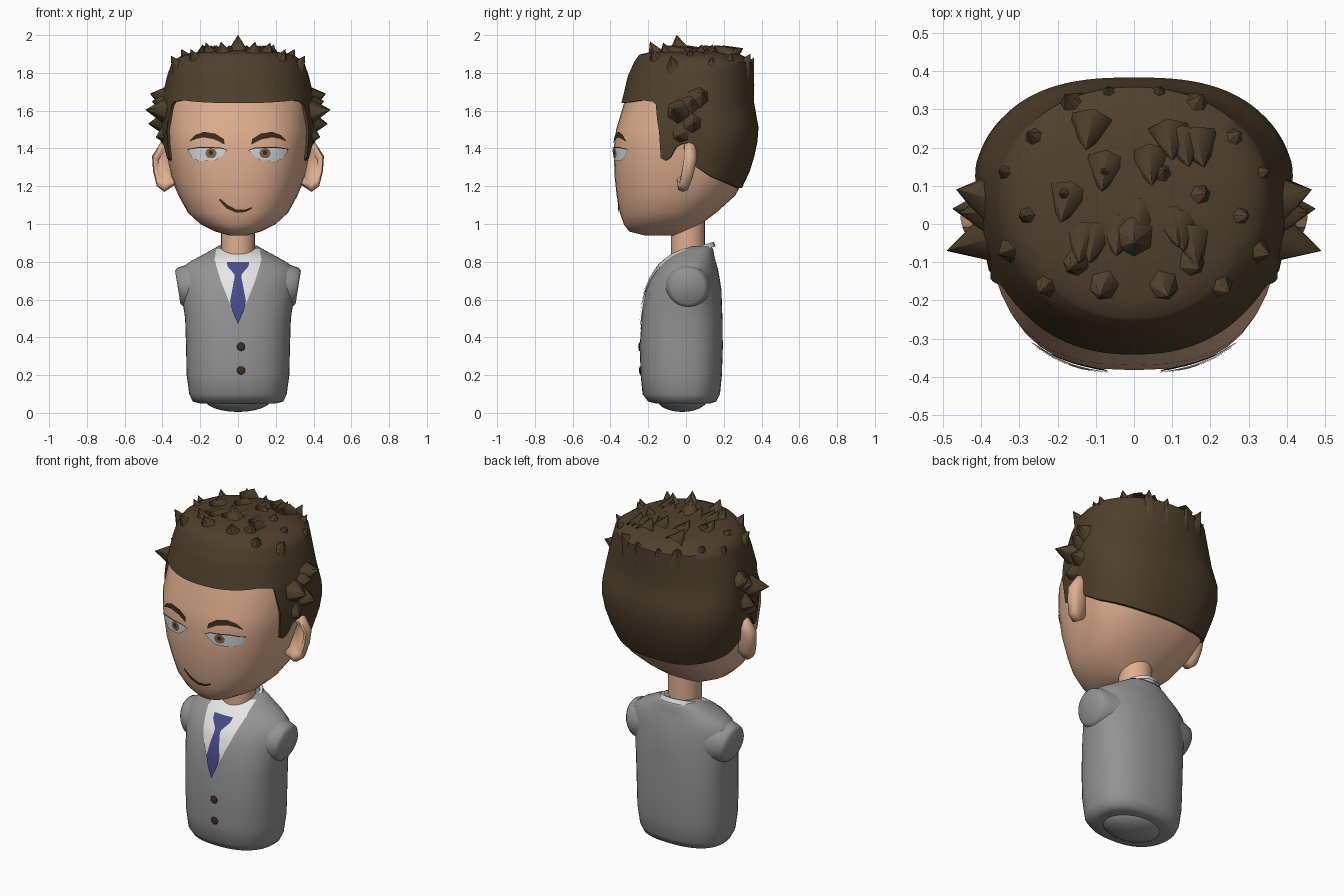
import bpy, bmesh, math, random
from mathutils import Vector, Matrix

if "Cube" in bpy.data.objects:
    bpy.data.objects.remove(bpy.data.objects["Cube"])
random.seed(4)


def material(name, r, g, b):
    m = bpy.data.materials.new(name)
    m.use_nodes = True
    m.diffuse_color = (r, g, b, 1)
    m.node_tree.nodes["Principled BSDF"].inputs["Base Color"].default_value = (r, g, b, 1)
    return m


SKIN = material("skin", .74, .43, .28)
HAIR = material("hair_brown", .078, .051, .024)
JACKET = material("jacket_grey", .3, .295, .295)
SHIRT = material("shirt_white", .82, .82, .83)
TIE = material("tie_blue", .065, .07, .25)
EYE = material("eye_white", .66, .7, .72)
IRIS = material("iris_brown", .24, .13, .07)
DARK = material("dark_brown", .045, .026, .011)

# Sections: height, half width, front y, back y, roundness power, widening at the back
HEAD = [(.94, .05, -.22, 0, 2.2, 0), (.96, .12, -.3, .02, 2.2, 0), (1, .2, -.33, .08, 2.2, 0),
        (1.06, .265, -.35, .16, 2.3, 0), (1.15, .31, -.367, .26, 2.4, .01),
        (1.25, .345, -.378, .315, 2.5, .02), (1.4, .37, -.383, .36, 2.6, .03),
        (1.5, .38, -.37, .372, 2.6, .032), (1.65, .38, -.325, .345, 2.2, .02),
        (1.78, .36, -.295, .345, 2.1, .005), (1.86, .335, -.26, .345, 2.1, 0),
        (1.9, .27, -.23, .27, 2.1, 0), (1.92, .13, -.11, .13, 2, 0), (1.925, .02, -.01, .03, 2, 0)]
TORSO = [(.05, .2, -.16, .13, 2.4, 0), (.06, .24, -.2, .16, 2.4, 0), (.1, .258, -.23, .18, 2.4, 0),
         (.2, .272, -.24, .19, 2.4, 0), (.35, .275, -.245, .195, 2.4, 0),
         (.5, .28, -.235, .193, 2.4, 0), (.58, .292, -.225, .19, 2.2, 0),
         (.65, .306, -.212, .188, 2, 0), (.72, .312, -.185, .177, 1.95, 0),
         (.765, .302, -.153, .168, 1.95, 0), (.8, .255, -.125, .158, 2.1, 0),
         (.83, .2, -.09, .15, 2.2, 0), (.86, .145, -.04, .145, 2.2, 0), (.88, .11, 0, .135, 2.2, 0)]


def lookup(table, key):
    """Linear interpolation of the table rows by their first entry."""
    if key <= table[0][0]:
        return table[0][1:]
    for a, b in zip(table, table[1:]):
        if key <= b[0]:
            t = (key - a[0]) / (b[0] - a[0])
            return [p + (q - p) * t for p, q in zip(a[1:], b[1:])]
    return table[-1][1:]


def section_point(table, z, angle, off=0):
    hw, yf, yb, power, widen = lookup(table, z)
    mid = yf + .55 * (yb - yf)
    c, s = math.cos(angle), math.sin(angle)
    depth = (yb - mid if s > 0 else mid - yf) + off
    hw += off + widen * max(0, min(1, s * 2 + .5))
    return (hw * math.copysign(abs(c) ** (2 / power), c),
            mid + depth * math.copysign(abs(s) ** (2 / power), s), z)


def front_y(table, x, z):
    hw, yf, yb, power, _ = lookup(table, z)
    mid = yf + .55 * (yb - yf)
    return mid - (mid - yf) * (1 - min(1, abs(x) / hw) ** power) ** (1 / power)


def finish(name, bm, mat, angle=50):
    mesh = bpy.data.meshes.new(name)
    bm.to_mesh(mesh)
    bm.free()
    mesh.materials.append(mat)
    ob = bpy.data.objects.new(name, mesh)
    bpy.context.collection.objects.link(ob)
    bpy.ops.object.select_all(action='DESELECT')
    ob.select_set(True)
    bpy.context.view_layer.objects.active = ob
    bpy.ops.object.shade_smooth_by_angle(angle=math.radians(angle))


def loft(name, rings, mat, caps=(True, True), angle=50):
    bm = bmesh.new()
    rows = [[bm.verts.new(p) for p in r] for r in rings]
    n = len(rows[0])
    for a, b in zip(rows, rows[1:]):
        for i in range(n):
            j = (i + 1) % n
            bm.faces.new((a[i], a[j], b[j], b[i]))
    for use, row in zip(caps, (rows[0], rows[-1])):
        if use:
            bm.faces.new(row)
    bmesh.ops.recalc_face_normals(bm, faces=bm.faces)
    finish(name, bm, mat, angle)


def strip(name, table, pairs, mat, off, side=1, across=8, steps=4):
    """Thin plate laid on the front of a body; pairs hold opposite (x, z) edge points."""
    def mix(p, q, t):
        return [u + (v - u) * t for u, v in zip(p, q)]
    edges = [(mix(a[0], b[0], k / steps), mix(a[1], b[1], k / steps))
             for a, b in zip(pairs, pairs[1:]) for k in range(steps)] + [pairs[-1]]
    bm = bmesh.new()
    rows = []
    for p, q in edges:
        pts = [mix(p, q, k / across) for k in range(across + 1)]
        rows.append([bm.verts.new((x * side, front_y(table, x, z) - off, z)) for x, z in pts])
    for a, b in zip(rows, rows[1:]):
        for i in range(across):
            bm.faces.new((a[i], a[i + 1], b[i + 1], b[i]))
    bmesh.ops.remove_doubles(bm, verts=bm.verts, dist=.0002)
    for f in bm.faces:
        f.normal_update()
        if f.normal.y > 0:
            f.normal_flip()
    finish(name, bm, mat)


def disc(name, table, cx, cz, rx, rz, mat, off, side=1):
    arc = [math.pi * k / 10 for k in range(11)]
    pairs = [((cx - rx * math.cos(a), cz - rz * math.sin(a)),
              (cx - rx * math.cos(a), cz + rz * math.sin(a))) for a in arc]
    strip(name, table, pairs, mat, off, side, 4, 1)


def ellipsoid(name, centre, radii, mat):
    bm = bmesh.new()
    bmesh.ops.create_uvsphere(bm, u_segments=24, v_segments=12, radius=1,
                              matrix=Matrix.LocRotScale(Vector(centre), None, Vector(radii)))
    finish(name, bm, mat)


def circle(n):
    return [2 * math.pi * k / n for k in range(n)]


# Head, neck and torso
loft("head", [[section_point(HEAD, r[0], a) for a in circle(40)] for r in HEAD[:11]], SKIN)
loft("neck", [[(.09 * math.cos(a), .01 + .09 * math.sin(a), z) for a in circle(24)]
              for z in (.75, 1.1)], SKIN)
loft("jacket", [[section_point(TORSO, r[0], a) for a in circle(48)] for r in TORSO], JACKET, angle=70)
ellipsoid("hips", (0, -.02, .075), (.18, .135, .07), JACKET)

# Hair shell: every column climbs from the hairline to the crown
HAIRLINE = [(-.4, 1.635), (-.27, 1.655), (-.2, 1.645), (-.17, 1.57), (-.135, 1.49), (-.115, 1.35),
            (-.08, 1.33), (-.05, 1.37), (-.03, 1.43), (.03, 1.42), (.07, 1.31), (.18, 1.25),
            (.36, 1.19)]
columns = circle(112)
starts = [lookup(HAIRLINE, section_point(HEAD, 1.5, a)[1])[0] for a in columns]
rings = [[section_point(HEAD, z, a, -.01) for a, z in zip(columns, starts)]]
for k in range(17):
    t = 1 - (1 - k / 16) ** 2
    rings.append([section_point(HEAD, z + (1.925 - z) * t, a, .014)
                  for a, z in zip(columns, starts)])
loft("hair", rings, HAIR, (False, True))


# Hair spikes
def add_spike(bm, base, tip, radius):
    base, tip = Vector(base), Vector(tip)
    d = tip - base
    bmesh.ops.create_cone(bm, segments=6, radius1=radius, radius2=.001, depth=d.length,
                          cap_ends=False, matrix=Matrix.Translation((base + tip) / 2)
                          @ d.to_track_quat('Z', 'Y').to_matrix().to_4x4())


bm = bmesh.new()
rim_tips = [(0, -.05, 2), (.09, -.19, 1.965), (.17, -.12, 1.96), (.25, -.18, 1.925),
            (.355, -.08, 1.89), (.3, .02, 1.925), (.355, .14, 1.885), (.19, .08, 1.95),
            (.08, .14, 1.95), (.28, .24, 1.905), (.18, .34, 1.9), (.07, .36, 1.88)]
side_tips = [(.49, -.07, 1.605), (.465, .09, 1.69), (.455, .03, 1.65), (.475, .04, 1.53),
             (.435, -.05, 1.46)]
for side in (1, -1):
    for x, y, z in rim_tips:
        if x or side == 1:
            add_spike(bm, (side * x * .8, y * .8 + .01, z - .11), (side * x, y, z), .075)
    for x, y, z in side_tips:
        add_spike(bm, (side * .36, y * .6 + .01, z * .8 + .31), (side * x, y, z), .085)
for k in range(14):
    x, y = random.uniform(-.22, .22), random.uniform(-.12, .24)
    add_spike(bm, (x * .9, y + .05, 1.885), (x, y - .02, 1.945), .06)
finish("hair_spikes", bm, HAIR, 75)

# Ears and shoulder stubs
EAR = [(.33, 1.4), (.365, 1.44), (.41, 1.43), (.455, 1.36), (.45, 1.28), (.43, 1.2),
       (.39, 1.17), (.33, 1.21)]
EAR_LAYERS = [(.6, .04), (.92, .025), (1, 0), (.92, -.027), (.72, -.027), (.55, -.008)]
for side, word in ((1, "left"), (-1, "right")):
    loft(word + "_ear", [[(side * (.38 + (x - .38) * s), y + .12 * (z - 1.31) + .15 * (x - .38),
                           1.31 + (z - 1.31) * s) for x, z in EAR] for s, y in EAR_LAYERS],
         SKIN, angle=70)
    loft(word + "_shoulder", [[(side * (x + .16 * r * math.sin(a)), .01 + r * math.cos(a),
                                .665 + r * math.sin(a)) for a in circle(24)]
                              for x, r in ((.2, .13), (.27, .114), (.305, .103), (.319, .088))],
         JACKET, angle=70)

    # Eyes and brows
    strip(word + "_eye", HEAD, [((.06, 1.385), (.06, 1.39)), ((.085, 1.36), (.085, 1.402)),
                                ((.12, 1.337), (.13, 1.405)), ((.21, 1.332), (.21, 1.404)),
                                ((.245, 1.355), (.245, 1.4)), ((.265, 1.385), (.265, 1.395))],
          EYE, .007, side)
    strip(word + "_lash", HEAD, [((.055, 1.388), (.055, 1.391)), ((.09, 1.4), (.09, 1.405)),
                                 ((.2, 1.403), (.2, 1.409)), ((.27, 1.393), (.27, 1.397))],
          DARK, .009, side, 2)
    disc(word + "_iris", HEAD, .143, 1.375, .029, .027, IRIS, .009, side)
    disc(word + "_pupil", HEAD, .143, 1.378, .012, .012, DARK, .0098, side)
    strip(word + "_brow", HEAD, [((.07, 1.42), (.075, 1.45)), ((.12, 1.447), (.12, 1.478)),
                                 ((.18, 1.459), (.18, 1.488)), ((.225, 1.45), (.225, 1.472)),
                                 ((.255, 1.437), (.255, 1.442))], DARK, .007, side)
    # Lapels
    strip(word + "_lapel", TORSO, [((.105, .865), (.125, .865)), ((.12, .8), (.18, .78)),
                                   ((.085, .68), (.175, .66)), ((.045, .55), (.1, .53)),
                                   ((0, .43), (.012, .41))], JACKET, .004, side)

# Mouth
strip("mouth", HEAD, [((-.1, 1.125), (-.095, 1.135)), ((-.06, 1.082), (-.055, 1.1)),
                      ((-.01, 1.06), (-.01, 1.077)), ((.04, 1.063), (.04, 1.077)),
                      ((.075, 1.082), (.072, 1.09))], DARK, .006)

# Shirt, collar, tie and buttons
strip("shirt_front", TORSO, [((-.115, .867), (.115, .867)), ((-.125, .81), (.125, .81)),
                             ((-.088, .69), (.088, .69)), ((-.048, .59), (.048, .59)),
                             ((0, .5), (0, .5))], SHIRT, .006, across=16)
loft("shirt_collar", [[(r * math.cos(a), .035 + r * math.sin(a), z + .3 * r * math.sin(a))
                       for a in circle(28)]
                      for r, z in ((.122, .845), (.112, .872), (.098, .872), (.09, .84))],
     SHIRT, (False, False))
strip("tie", TORSO, [((-.06, .8), (.06, .8)), ((-.055, .775), (.055, .775)),
                     ((-.02, .735), (.02, .735)), ((-.018, .72), (.018, .72)),
                     ((-.042, .59), (.042, .59)), ((-.03, .54), (.03, .54)),
                     ((0, .47), (0, .47))], TIE, .0095)
for k, z in enumerate((.35, .225)):
    ellipsoid("button_%d" % (k + 1), (.016, front_y(TORSO, .016, z) - .001, z), (.022, .007, .022), DARK)
